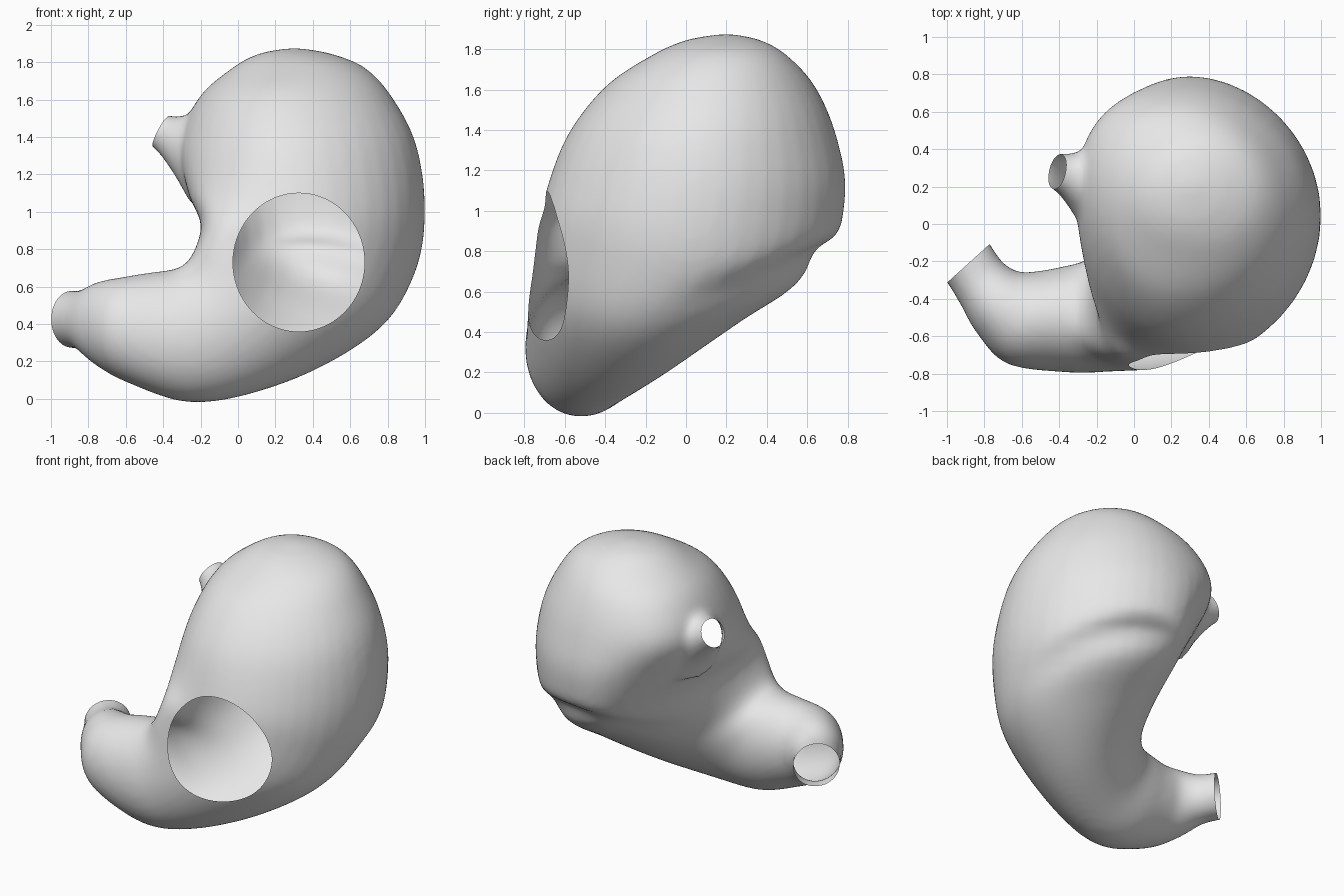
import bpy, bmesh, math
from mathutils import Vector

default = bpy.data.objects.get("Cube")
if default:
    bpy.data.objects.remove(default, do_unlink=True)

SEGMENTS, STEPS = 40, 6


def make_material(name, rgb):
    mat = bpy.data.materials.new(name)
    mat.use_nodes = True
    color = (*rgb, 1)
    mat.diffuse_color = color
    mat.node_tree.nodes["Principled BSDF"].inputs["Base Color"].default_value = color
    return mat


def ring(center, across, depth, bend=(0, 0, 0)):
    """Elliptical section: centre, two half axes, and an uneven bend."""
    return Vector(center), Vector(across), Vector(depth), Vector(bend)


def body_ring(inner, outer, front, back, shift=0, lead=0, tilt=0, lean=0):
    """Section between inner and outer curve points (x, z), with front and back y.
    shift slides the front and back in x, lead slides the inner edge in y."""
    mid_x, mid_z = (inner[0] + outer[0]) / 2, (inner[1] + outer[1]) / 2
    return ring((mid_x, (front + back) / 2, mid_z),
                ((outer[0] - inner[0]) / 2, lean, (outer[1] - inner[1]) / 2),
                (0, (back - front) / 2, tilt), (shift, lead, 0))


def round_ring(center, direction, radius):
    up = Vector((0, 0, 1))
    side = direction.cross(up).normalized()
    return ring(center, side * radius, direction.cross(side) * radius)


def section_point(section, angle):
    c, u, v, bend = section
    cos, sin = math.cos(angle), math.sin(angle)
    return c + u * cos + v * sin + Vector((bend.x * sin ** 2, bend.y * min(0, cos) ** 2, 0))


def spline(a, b, c, d, t):
    return 0.5 * (2 * b + (c - a) * t + (2 * a - 5 * b + 4 * c - d) * t * t
                  + (3 * b - a - 3 * c + d) * t ** 3)


def loft(bm, rings):
    """Closed smooth skin through the sections."""
    padded = [rings[0]] + rings + [rings[-1]]
    sections = []
    for i in range(len(rings) - 1):
        for s in range(STEPS):
            sections.append([spline(*parts, s / STEPS) for parts in zip(*padded[i:i + 4])])
    sections.append(rings[-1])
    angles = [math.tau * k / SEGMENTS for k in range(SEGMENTS)]
    loops = [[bm.verts.new(section_point(s, a)) for a in angles] for s in sections]
    for low, high in zip(loops, loops[1:]):
        for k in range(SEGMENTS):
            n = (k + 1) % SEGMENTS
            bm.faces.new((low[k], low[n], high[n], high[k]))
    bm.faces.new(loops[0])
    bm.faces.new(loops[-1])


def bake(obj):
    """Return the modified mesh for editing and drop the modifiers."""
    bpy.context.view_layer.update()
    bm = bmesh.new()
    bm.from_object(obj, bpy.context.evaluated_depsgraph_get())
    obj.modifiers.clear()
    return bm


def open_end(bm, point, direction, reach=0.25):
    """Trim a tube flat at a plane and leave it open."""
    near = [f for f in bm.faces if (f.calc_center_median() - point).length < reach]
    geom = set(near)
    for f in near:
        geom.update(f.verts)
        geom.update(f.edges)
    bmesh.ops.bisect_plane(bm, geom=list(geom), plane_co=point, plane_no=direction)
    beyond = [f for f in bm.faces
              if (f.calc_center_median() - point).length < reach
              and (f.calc_center_median() - point).dot(direction) > 1e-5]
    bmesh.ops.delete(bm, geom=beyond, context="FACES")


# Main pouch, from the rounded top down to the lower outlet tube
pouch = [
    body_ring((0.27, 1.875), (0.33, 1.875), 0.17, 0.23),
    body_ring((0.11, 1.845), (0.50, 1.845), 0.0, 0.37),
    body_ring((-0.03, 1.77), (0.68, 1.77), -0.17, 0.50),
    body_ring((-0.21, 1.61), (0.82, 1.62), -0.40, 0.64, -0.04, 0.08),
    body_ring((-0.31, 1.37), (0.95, 1.37), -0.59, 0.745, -0.06, 0.1),
    body_ring((-0.27, 1.11), (1.0, 1.04), -0.70, 0.79, -0.07, -0.14),
    body_ring((-0.20, 0.94), (0.96, 0.71), -0.73, 0.69, -0.07, -0.35, -0.08),
    body_ring((-0.23, 0.80), (0.79, 0.41), -0.76, 0.32, -0.06, -0.25, -0.08),
    body_ring((-0.29, 0.71), (0.45, 0.18), -0.78, 0.02, 0, -0.1, -0.08),
    body_ring((-0.37, 0.68), (0.05, 0.03), -0.785, -0.18, tilt=-0.08, lean=-0.05),
    body_ring((-0.47, 0.67), (-0.28, -0.01), -0.785, -0.24, tilt=-0.07, lean=-0.07),
    ring((-0.60, -0.50, 0.37), (0, -0.04, -0.28), (0.08, 0.245, -0.04)),
    ring((-0.73, -0.42, 0.40), (0, 0, -0.23), (0.11, 0.165, 0)),
    ring((-0.82, -0.31, 0.42), (0, 0, -0.165), (0.115, 0.11, 0)),
    ring((-0.885, -0.21, 0.425), (0, 0, -0.155), (0.115, 0.105, 0)),
    ring((-0.95, -0.13, 0.43), (0, 0, -0.155), (0.115, 0.105, 0)),
]

# Flared inlet tube on the upper side
inlet_dir = Vector((-0.85, 0.2, 0.46)).normalized()
inlet_end = Vector((-0.41, 0.28, 1.43))
inlet = [round_ring(c, inlet_dir, r) for c, r in (
    ((-0.1, 0.18, 1.29), 0.3), ((-0.22, 0.2, 1.35), 0.21),
    ((-0.33, 0.25, 1.395), 0.135), (inlet_end, 0.097),
    (inlet_end + inlet_dir * 0.08, 0.09))]

bm = bmesh.new()
loft(bm, pouch)
# Shallow fold pressed into the lower back
for v in bm.verts:
    p = v.co
    fold_z = 0.67 + 0.3 * (p.y - 0.4)
    if p.y > -0.1:
        push = math.exp(-((p.x - 0.45) / 0.4) ** 2 - ((p.z - fold_z) / 0.07) ** 2)
        v.co += Vector((-0.04, -0.07, 0.05)) * push * min(1, (p.y + 0.1) / 0.3)
loft(bm, inlet)
bmesh.ops.recalc_face_normals(bm, faces=bm.faces)
mesh = bpy.data.meshes.new("stomach_wall")
bm.to_mesh(mesh)
bm.free()
body = bpy.data.objects.new("stomach_wall", mesh)
bpy.context.collection.objects.link(body)

# Blend the tube into the pouch
remesh = body.modifiers.new("blend", "REMESH")
remesh.mode = "VOXEL"
remesh.voxel_size = 0.022
smooth = body.modifiers.new("soften", "SMOOTH")
smooth.factor, smooth.iterations = 0.5, 14
bm = bake(body)
bm.to_mesh(mesh)
bm.free()

# Round window cut through the front wall
hole_x, hole_z, hole_rx, hole_rz, hole_back = 0.325, 0.73, 0.352, 0.37, -0.33
bpy.ops.mesh.primitive_cylinder_add(vertices=72, radius=1, depth=1, rotation=(math.pi / 2, 0, 0),
                                    location=(hole_x, hole_back - 0.5, hole_z))
cutter = bpy.context.object
cutter.name = "window_cutter"
cutter.scale = (hole_rx, hole_rz, 1)
cutter.hide_render = True
cut = body.modifiers.new("window", "BOOLEAN")
cut.operation, cut.solver, cut.object = "DIFFERENCE", "EXACT", cutter
bm = bake(body)
bpy.data.objects.remove(cutter, do_unlink=True)


def in_window(face):
    p = face.calc_center_median()
    r = ((p.x - hole_x) / hole_rx) ** 2 + ((p.z - hole_z) / hole_rz) ** 2
    return r < 1.0001 and p.y < hole_back + 0.001


bmesh.ops.delete(bm, geom=[f for f in bm.faces if in_window(f)], context="FACES")

# Open the two tube ends
open_end(bm, Vector((-0.885, -0.21, 0.425)), Vector((-0.67, 0.74, 0)).normalized())
open_end(bm, inlet_end, inlet_dir, 0.15)
bm.to_mesh(mesh)
bm.free()

mesh.materials.clear()
mesh.materials.append(make_material("pale_grey", (0.8, 0.8, 0.8)))
mesh.polygons.foreach_set("material_index", [0] * len(mesh.polygons))
mesh.polygons.foreach_set("use_smooth", [True] * len(mesh.polygons))
mesh.update()
